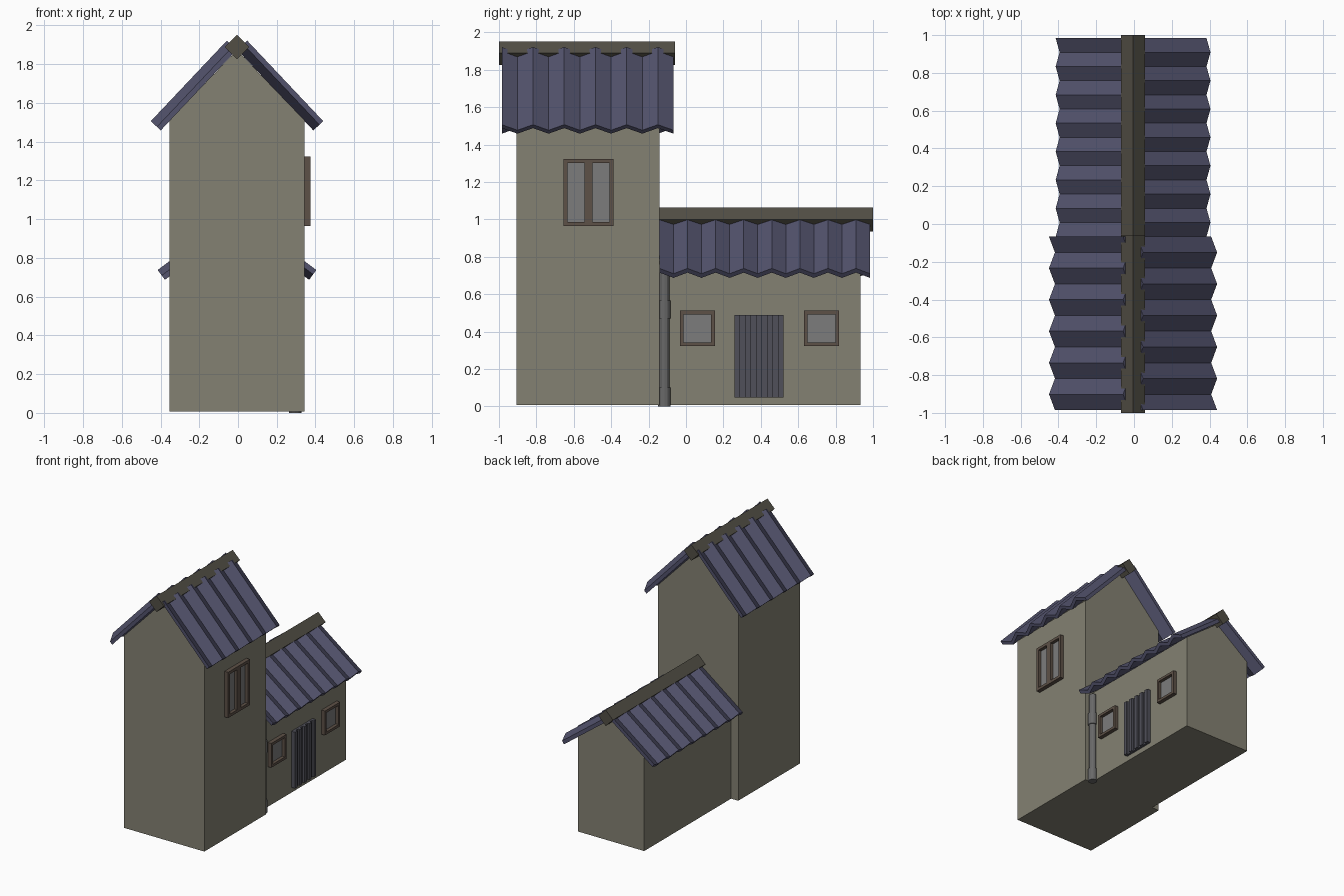
import bpy, bmesh, math
from mathutils import Vector

if "Cube" in bpy.data.objects:
    bpy.data.objects.remove(bpy.data.objects["Cube"])

CX = -0.005  # centre line of the building


def material(name, rgb):
    m = bpy.data.materials.new(name)
    m.diffuse_color = (*rgb, 1)
    m.use_nodes = True
    m.node_tree.nodes["Principled BSDF"].inputs["Base Color"].default_value = m.diffuse_color
    return m


WALL = material("plaster", (0.23, 0.22, 0.17))
ROOF = material("roof_tin", (0.085, 0.085, 0.15))
RIDGE = material("ridge_wood", (0.085, 0.078, 0.06))
FRAME = material("frame_wood", (0.11, 0.082, 0.063))
GLASS = material("glass", (0.2, 0.2, 0.2))
DOOR = material("door_wood", (0.08, 0.08, 0.1))
PIPE = material("pipe_metal", (0.14, 0.14, 0.14))


def finish(name, bm, mat):
    bmesh.ops.recalc_face_normals(bm, faces=bm.faces)
    me = bpy.data.meshes.new(name)
    bm.to_mesh(me)
    bm.free()
    me.materials.append(mat)
    ob = bpy.data.objects.new(name, me)
    bpy.context.collection.objects.link(ob)
    return ob


def prism(name, points, offset, mat):
    """Extrude a closed outline of 3D points along an offset."""
    bm = bmesh.new()
    face = bm.faces.new([bm.verts.new(p) for p in points])
    out = bmesh.ops.extrude_face_region(bm, geom=[face])
    bmesh.ops.translate(bm, vec=Vector(offset),
                        verts=[v for v in out["geom"] if isinstance(v, bmesh.types.BMVert)])
    return finish(name, bm, mat)


def add_box(bm, lo, hi):
    lo, hi = Vector(lo), Vector(hi)
    verts = bmesh.ops.create_cube(bm, size=1)["verts"]
    for v in verts:
        v.co = (lo + hi) / 2 + v.co * (hi - lo)


def gable_walls(name, half, y0, y1, eave, apex):
    pts = [(-half, 0.008), (half, 0.008), (half, eave), (0, apex), (-half, eave)]
    prism(name, [(CX + x, y0, z) for x, z in pts], (0, y1 - y0, 0), WALL)


def corrugated_slope(name, side, eave, top, y0, y1, halves, amp, thick):
    """Zigzag sheet laid along the slope; the two sides are half a wave apart."""
    (ex, ez), (tx, tz) = eave, top
    d = Vector((tx - ex, 0, tz - ez))
    n = Vector((d.z, 0, -d.x)).normalized()
    lower, upper = [], []
    for i in range(halves + 1):
        crest = (i % 2 == 0) == (side > 0)
        base = Vector((ex, y0 + (y1 - y0) * i / halves, ez))
        p = base + n * (amp if crest else 0)
        lower.append(p)
        upper.append(p + n * thick)
    outline = lower + upper[::-1]
    prism(name, [(CX + side * p.x, p.y, p.z) for p in outline], (side * d.x, 0, d.z), ROOF)


def ridge_beam(name, z, y0, y1, r=0.063):
    pts = [(r, 0), (0, r), (-r, 0), (0, -r)]
    prism(name, [(CX + x, y0, z + dz) for x, dz in pts], (0, y1 - y0, 0), RIDGE)


def window(name, x, y0, y1, z0, z1, border, mullion=0):
    bm = bmesh.new()
    bars = [(y0, y0 + border, z0, z1), (y1 - border, y1, z0, z1),
            (y0 + border, y1 - border, z0, z0 + border),
            (y0 + border, y1 - border, z1 - border, z1)]
    if mullion:
        c = (y0 + y1) / 2
        bars.append((c - mullion / 2, c + mullion / 2, z0 + border, z1 - border))
    for a, b, c, e in bars:
        add_box(bm, (x - 0.01, a, c), (x + 0.031, b, e))
    finish(name + "_frame", bm, FRAME)
    bm = bmesh.new()
    add_box(bm, (x - 0.01, y0 + 0.01, z0 + 0.01), (x + 0.006, y1 - 0.01, z1 - 0.01))
    finish(name + "_glass", bm, GLASS)


# walls
gable_walls("tower_walls", 0.348, -0.906, -0.142, 1.51, 1.872)
gable_walls("house_walls", 0.286, -0.15, 0.932, 0.752, 0.965)

# roofs
for side, label in ((1, "right"), (-1, "left")):
    corrugated_slope("tower_roof_" + label, side, (0.394, 1.458), (0.002, 1.873),
                     -0.985, -0.067, 11, 0.043, 0.027)
    corrugated_slope("house_roof_" + label, side, (0.372, 0.687), (0.0, 0.965),
                     -0.142, 0.984, 15, 0.035, 0.028)
ridge_beam("tower_ridge", 1.888, -1.0, -0.058)
ridge_beam("house_ridge", 0.999, -0.145, 1.0)

# windows on the right side
window("tower_window", 0.343, -0.656, -0.387, 0.965, 1.323, 0.022, 0.045)
for name, y in (("house_window_front", -0.033), ("house_window_back", 0.63)):
    window(name, 0.281, y, y + 0.188, 0.322, 0.512, 0.02)

# ribbed door: alternate boards stand proud
bm = bmesh.new()
boards = 9
w = 0.262 / boards
for i in range(boards):
    y = 0.259 + i * w
    add_box(bm, (0.27, y, 0.048), (0.312 if i % 2 == 0 else 0.297, y + w, 0.488))
finish("door", bm, DOOR)

# drain pipe with two collars
bm = bmesh.new()
for r, z0, z1 in ((0.027, 0.0, 0.72), (0.033, 0.0, 0.1), (0.033, 0.47, 0.565)):
    new = bmesh.ops.create_cone(bm, cap_ends=True, segments=12, radius1=r, radius2=r,
                                depth=z1 - z0)["verts"]
    bmesh.ops.translate(bm, verts=new, vec=(0.295, -0.116, (z0 + z1) / 2))
finish("drain_pipe", bm, PIPE)
